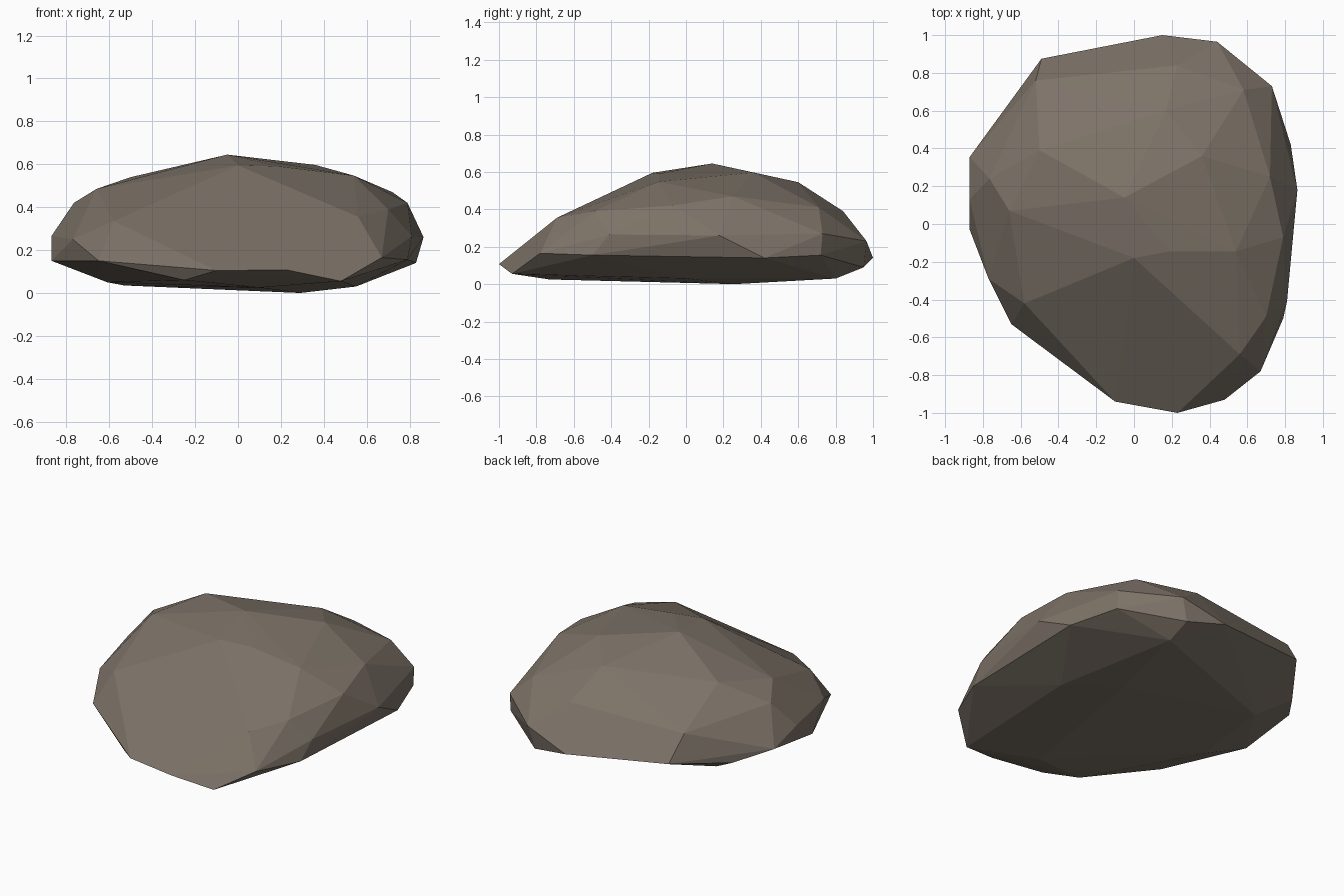
import bpy, bmesh

# One grey-brown stone colour
stone = bpy.data.materials.new("grey brown stone")
stone.diffuse_color = (0.205, 0.171, 0.138, 1)

# Corner points of the boulder, layer by layer; the rock is their convex hull
crown = [(-.05, .14, .645), (.36, .36, .597), (.19, -.145, .59), (0, -.18, .595),
         (.54, -.145, .547), (-.5, .39, .54), (.17, .6, .545)]
shoulder = [(.72, .25, .47), (.79, -.07, .42), (.58, .71, .41), (-.66, .07, .485),
            (-.765, .24, .42), (-.58, -.42, .335), (.7, -.49, .39), (.56, -.69, .355),
            (-.52, .76, .36), (.23, .84, .39)]
rim = [(-.49, .875, .2), (.15, 1, .14), (.44, .965, .23), (.73, .73, .27), (.73, .72, .155),
       (.83, .42, .14), (.865, .18, .26), (.81, -.41, .265), (.79, -.5, .155), (.67, -.78, .165),
       (.23, -1, .107), (-.1, -.94, .105), (-.65, -.53, .15), (-.77, -.29, .25),
       (-.87, -.03, .15), (-.87, .13, .265), (-.87, .355, .2)]
base = [(.48, -.93, .055), (.1, -.73, .025), (-.25, -.79, .06), (-.61, -.1, .05),
        (-.53, .45, .035), (.29, .26, 0), (.55, 0, .03), (.4, .8, .03),
        (.4, .95, .09), (-.72, .56, .15)]

bm = bmesh.new()
for p in crown + shoulder + rim + base:
    bm.verts.new(p)
hull = bmesh.ops.convex_hull(bm, input=bm.verts)
loose = {g for g in hull["geom_interior"] + hull["geom_unused"] if isinstance(g, bmesh.types.BMVert)}
bmesh.ops.delete(bm, geom=list(loose), context='VERTS')
# Merge nearly coplanar triangles into broad facets
bmesh.ops.dissolve_limit(bm, angle_limit=0.035, verts=bm.verts, edges=bm.edges)
bmesh.ops.recalc_face_normals(bm, faces=bm.faces)

mesh = bpy.data.meshes.new("boulder")
bm.to_mesh(mesh)
bm.free()
mesh.materials.append(stone)
bpy.context.collection.objects.link(bpy.data.objects.new("boulder", mesh))
